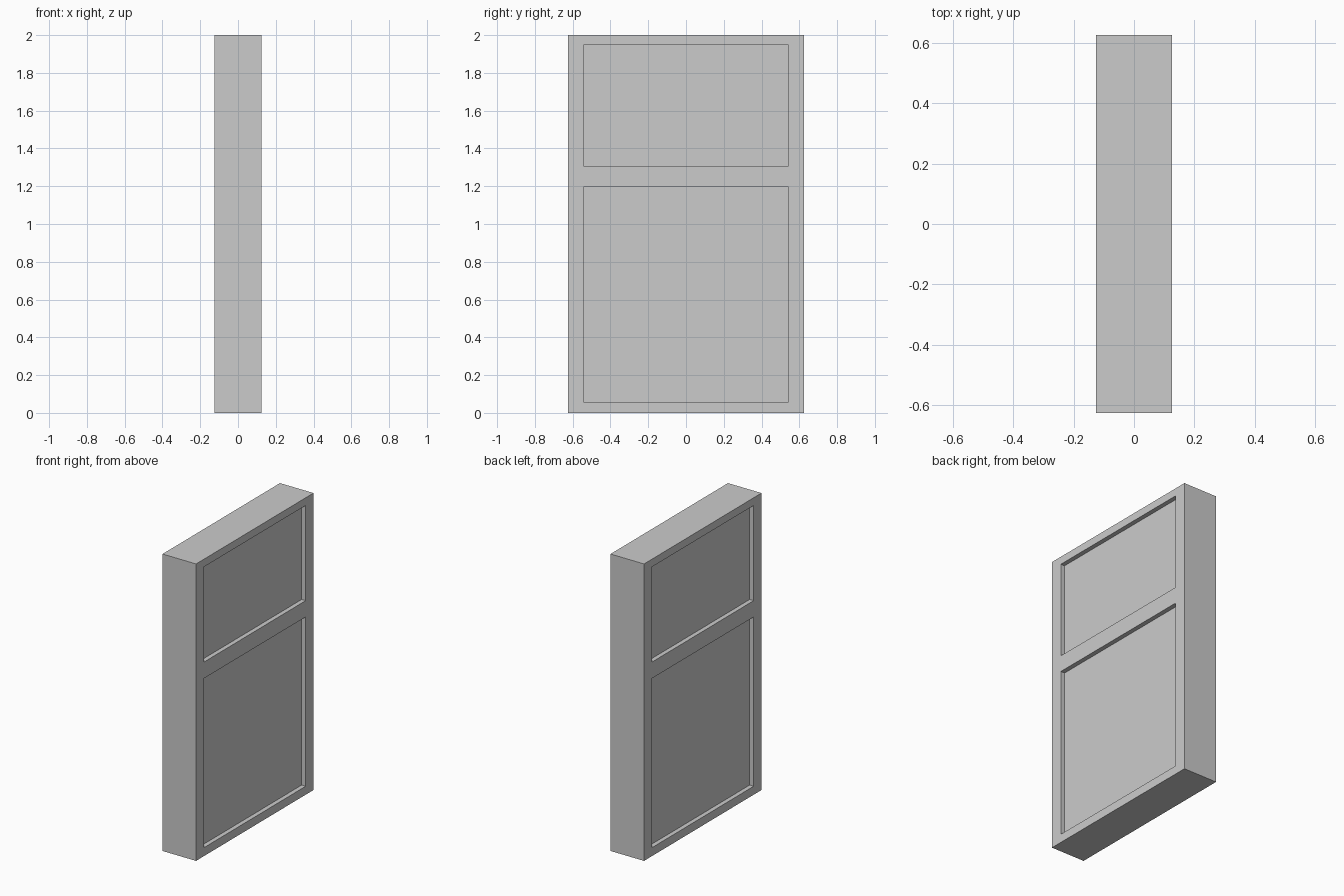
import bpy, bmesh
from mathutils import Matrix

if "Cube" in bpy.data.objects:
    bpy.data.objects.remove(bpy.data.objects["Cube"])

WIDTH, DEPTH, HEIGHT = 1.25, 0.25, 2.0
PANEL_Y = 0.542                                # half width of both panels
PANELS_Z = [(0.057, 1.197), (1.307, 1.948)]    # lower and upper panel
RECESS = 0.03

# Solid slab standing on the ground
bm = bmesh.new()
bmesh.ops.create_cube(bm, size=1, matrix=Matrix.Translation((0, 0, HEIGHT / 2))
                      @ Matrix.Diagonal((DEPTH, WIDTH, HEIGHT, 1)))


def cut(co, no):
    bmesh.ops.bisect_plane(bm, geom=bm.verts[:] + bm.edges[:] + bm.faces[:],
                           plane_co=co, plane_no=no)


# Score the panel outlines
for y in (-PANEL_Y, PANEL_Y):
    cut((0, y, 0), (0, 1, 0))
for pair in PANELS_Z:
    for z in pair:
        cut((0, 0, z), (0, 0, 1))

# Sink the panels into both broad sides
bm.normal_update()
panels = []
for f in bm.faces:
    c = f.calc_center_median()
    if abs(f.normal.x) > 0.9 and abs(c.y) < PANEL_Y and any(a < c.z < b for a, b in PANELS_Z):
        panels.append(f)
bmesh.ops.inset_individual(bm, faces=panels, thickness=0, depth=-RECESS)
bmesh.ops.recalc_face_normals(bm, faces=bm.faces[:])

mesh = bpy.data.meshes.new("panelled_door")
bm.to_mesh(mesh)
bm.free()
bpy.context.collection.objects.link(bpy.data.objects.new("panelled_door", mesh))
